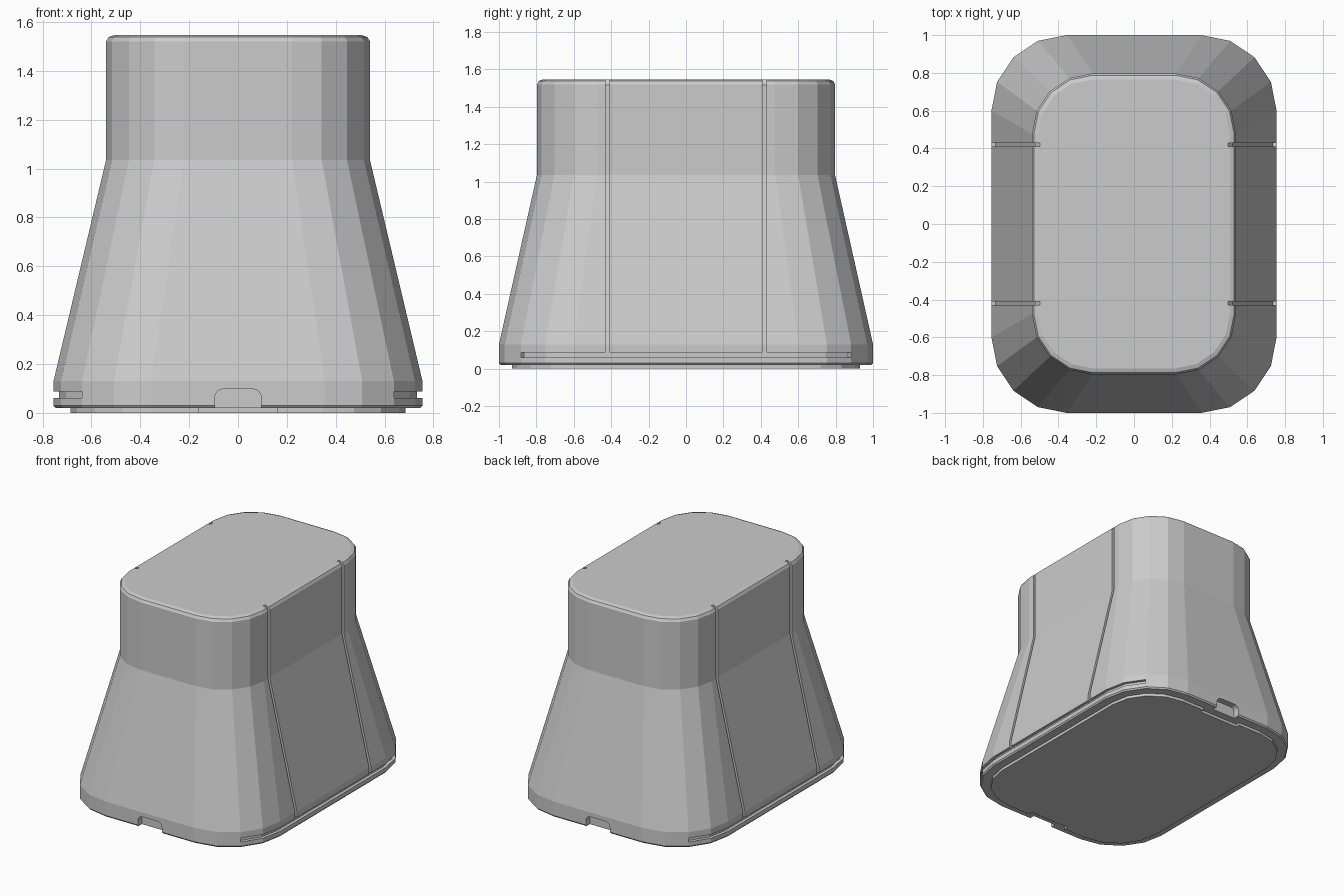
import bpy, bmesh, math

if "Cube" in bpy.data.objects:
    bpy.data.objects.remove(bpy.data.objects["Cube"])


def ring(hx, hy, r, segs=4):
    """Counter-clockwise rounded rectangle outline, starting on the +x side."""
    pts = []
    for q, (sx, sy) in enumerate([(1, 1), (-1, 1), (-1, -1), (1, -1)]):
        for i in range(segs + 1):
            a = math.pi / 2 * (q + i / segs)
            pts.append((sx * (hx - r) + r * math.cos(a), sy * (hy - r) + r * math.sin(a)))
    return pts


def make_object(name, bm):
    bmesh.ops.recalc_face_normals(bm, faces=bm.faces)
    mesh = bpy.data.meshes.new(name)
    bm.to_mesh(mesh)
    bm.free()
    obj = bpy.data.objects.new(name, mesh)
    bpy.context.collection.objects.link(obj)
    return obj


def loft(name, levels):
    """Skin equal-length 3D loops and cap both ends."""
    bm = bmesh.new()
    loops = [[bm.verts.new(p) for p in level] for level in levels]
    n = len(loops[0])
    for a, b in zip(loops, loops[1:]):
        for i in range(n):
            j = (i + 1) % n
            bm.faces.new((a[i], a[j], b[j], b[i]))
    bm.faces.new(loops[0][::-1])
    bm.faces.new(loops[-1])
    return make_object(name, bm)


def cut(obj, cutter):
    cutter.hide_render = True
    mod = obj.modifiers.new("cut", 'BOOLEAN')
    mod.operation, mod.solver, mod.object = 'DIFFERENCE', 'EXACT', cutter
    bpy.context.view_layer.objects.active = obj
    bpy.ops.object.modifier_apply(modifier=mod.name)
    bpy.data.objects.remove(cutter, do_unlink=True)


# Flared body with a straight collar and softened top edge: z, half x, half y, corner radius
sections = [(0.02, 0.747, 0.992, 0.392), (0.03, 0.755, 1.0, 0.4), (0.13, 0.755, 1.0, 0.4),
            (1.035, 0.54, 0.797, 0.32), (1.52, 0.54, 0.797, 0.32),
            (1.538, 0.53, 0.787, 0.31), (1.546, 0.507, 0.764, 0.287)]
body = loft("body", [[(x, y, z) for x, y in ring(hx, hy, r)] for z, hx, hy, r in sections])

# Vertical panel grooves running over the top edge
d = 0.018
profile = [(0.755 - d, 0.075), (0.755 - d, 0.13), (0.54 - d, 1.035), (0.54 - d, 1.515),
           (0.495, 1.55), (0.495, 1.6), (0.6, 1.6), (0.6, 1.035), (0.85, 0.13), (0.85, 0.075)]
for side in (-1, 1):
    for y in (-0.42, 0.42):
        cut(body, loft("panel_groove_cutter",
                       [[(side * x, y + w, z) for x, z in profile] for w in (-0.01, 0.01)]))

# Horizontal side grooves wrapping halfway round the corners
inset = 0.022
inner = ring(0.755 - inset, 1 - inset, 0.4 - inset)
outer = ring(0.82, 1.065, 0.465)
arc = inner[-3:] + inner[:3] + outer[:3][::-1] + outer[-3:][::-1]
for side in (-1, 1):
    cut(body, loft("side_groove_cutter",
                   [[(side * x, y, z) for x, y in arc] for z in (0.06, 0.087)]))

# Arched cable notches at front and back
arch = [(-0.095, 0.0), (0.095, 0.0)]
for start in (0, 90):
    cx = 0.06 if start == 0 else -0.06
    for i in range(5):
        a = math.radians(start + 22.5 * i)
        arch.append((cx + 0.035 * math.cos(a), 0.063 + 0.035 * math.sin(a)))
for side in (-1, 1):
    cut(body, loft("notch_cutter", [[(x, side * y, z) for x, z in arch] for y in (0.955, 1.1)]))

# Base plate with a shallow relief behind each notch
plate = loft("base_plate", [[(x, y, z) for x, y in ring(0.685, 0.93, 0.34)] for z in (0.0, 0.025)])
for side in (-1, 1):
    relief = [(-0.16, 0.9), (0.16, 0.9), (0.16, 1.0), (-0.16, 1.0)]
    cut(plate, loft("relief_cutter", [[(x, side * y, z) for x, y in relief] for z in (-0.1, 0.1)]))
